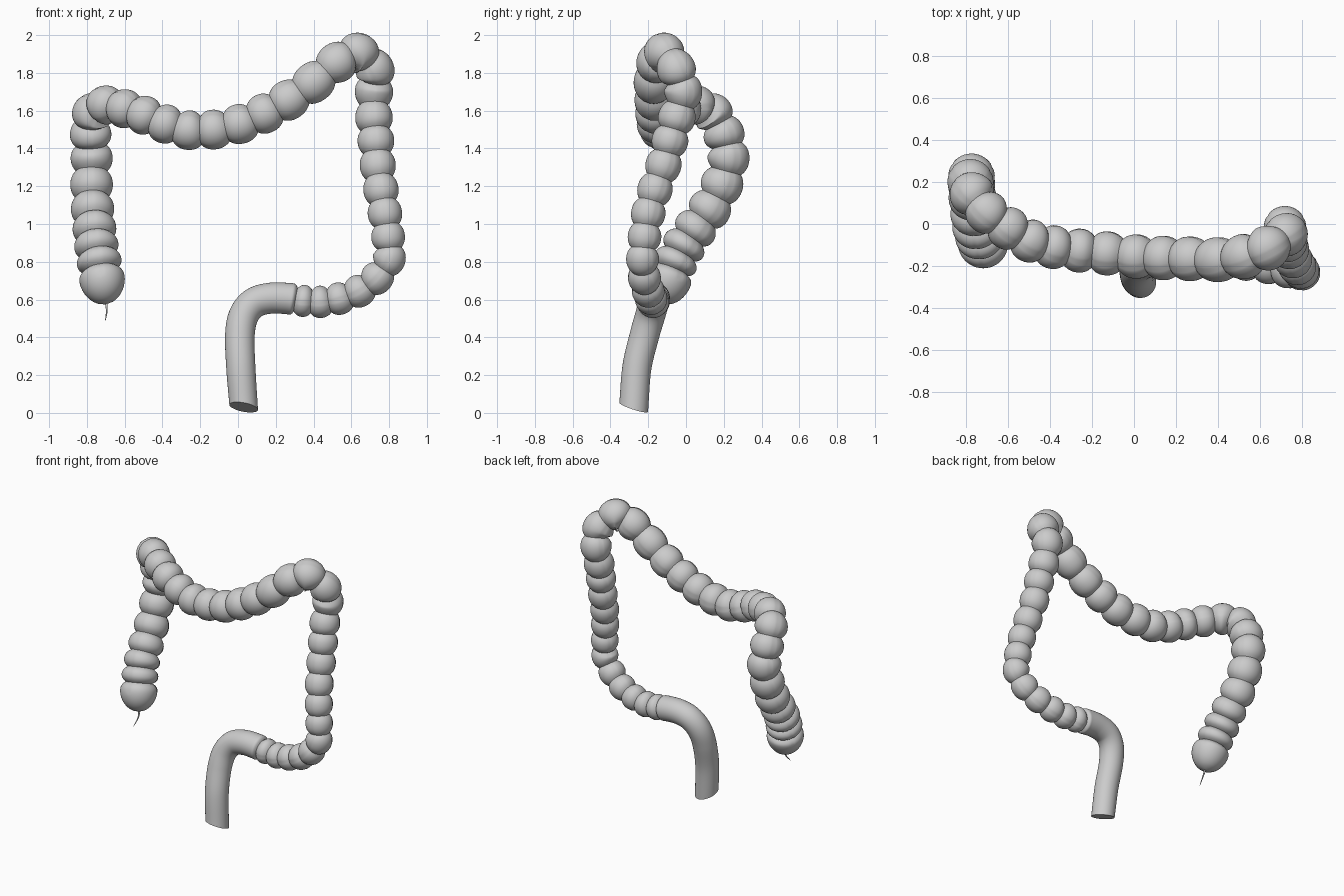
import bpy, bmesh, math
from mathutils import Vector

if "Cube" in bpy.data.objects:
    bpy.data.objects.remove(bpy.data.objects["Cube"])

# Centre of each pouch along the bowel (x, y, z)
ascending = [(-.70, -.115, .575), (-.72, -.09, .71), (-.735, -.055, .80), (-.75, -.01, .885),
             (-.76, .05, .975), (-.77, .125, 1.08), (-.775, .19, 1.21), (-.775, .225, 1.35),
             (-.78, .20, 1.475), (-.77, .14, 1.585)]
transverse = [(-.70, .055, 1.63), (-.60, -.02, 1.61), (-.495, -.08, 1.575), (-.385, -.11, 1.53),
              (-.26, -.127, 1.497), (-.13, -.14, 1.50), (.01, -.155, 1.53), (.14, -.162, 1.585),
              (.265, -.166, 1.655), (.40, -.17, 1.75), (.525, -.155, 1.855), (.635, -.115, 1.905)]
descending = [(.725, -.05, 1.815), (.72, -.015, 1.70), (.72, -.05, 1.56), (.73, -.085, 1.44),
              (.74, -.12, 1.31), (.757, -.165, 1.18), (.778, -.20, 1.055), (.795, -.22, .93),
              (.80, -.23, .815)]
sigmoid = [(.735, -.22, .715), (.64, -.20, .645), (.535, -.185, .605), (.435, -.175, .588),
           (.345, -.17, .593)]
rectum = [(.265, -.168, .605), (.17, -.168, .607), (.085, -.172, .582), (.03, -.19, .515),
          (.01, -.22, .41), (.015, -.26, .24), (.03, -.277, .03)]
parts = [("ascending_colon", ascending, .122, .108), ("transverse_colon", transverse, .103, .108),
         ("descending_colon", descending, .103, .087), ("sigmoid_colon", sigmoid, .087, .085),
         ("rectum", rectum, .083, .076)]

path, radii = [], []
for name, pts, r0, r1 in parts:
    for i, p in enumerate(pts):
        path.append(Vector(p))
        radii.append(r0 + (r1 - r0) * i / (len(pts) - 1))
LAST = len(path) - 1
SMOOTH = LAST - len(rectum) + .5      # pouches stop here
STEPS, SIDES = 12, 48


def point(u):
    """Catmull-Rom point on the centre line."""
    i = max(0, min(int(u), LAST - 1))
    t = u - i
    b, c = path[i], path[i + 1]
    a = path[i - 1] if i > 0 else b * 2 - c
    d = path[i + 2] if i + 2 <= LAST else c * 2 - b
    return .5 * (2 * b + (c - a) * t + (2 * a - 5 * b + 4 * c - d) * t * t
                 + (3 * b - a - 3 * c + d) * t ** 3)


def radius(u):
    i = min(int(u), LAST - 1)
    r = radii[i] + (radii[i + 1] - radii[i]) * (u - i)
    if u < 1:                          # rounded blind end
        r *= max(0.0, 1 - (1 - u) ** 2) ** .55
        return max(r, .004) * (1 - .45 * max(0, 0 - u))
    t = 2 * abs(u - math.floor(u + .5))
    if u < SMOOTH:
        r *= math.sqrt(1 - .47 * t ** 2.2)
    else:
        r *= 1 - .24 * max(0, 1 - (u - SMOOTH) * 4) ** 2
    return r


# Rings with a twist-free frame
rings = []
side = Vector((0, -1, 0))
for k in range(LAST * STEPS + 1):
    u = k / STEPS
    tan = (point(min(u + .3, LAST)) - point(max(u - .3, 0))).normalized()
    side = (side - tan * side.dot(tan)).normalized()
    up = tan.cross(side)
    c, r = point(u), radius(u)
    slant = max(0, 1 - (LAST - u) / .8)
    ring = []
    for j in range(SIDES):
        a = 2 * math.pi * j / SIDES
        groove = 0 if u > SMOOTH or u < 1 else .025 * (j % (SIDES // 3) == 0)
        v = (side * math.cos(a) + up * math.sin(a)) * r * (1 - groove)
        v.z -= slant * .25 * (v.x + v.y)
        ring.append(c + v)
    rings.append(ring)


def skin(name, rows, cap_start=False, cap_end=False):
    bm = bmesh.new()
    vs = [[bm.verts.new(p) for p in row] for row in rows]
    n = len(rows[0])
    for a, b in zip(vs, vs[1:]):
        for j in range(n):
            bm.faces.new((a[j], a[(j + 1) % n], b[(j + 1) % n], b[j]))
    if cap_start:
        bm.faces.new(vs[0][::-1])
    if cap_end:
        bm.faces.new(vs[-1])
    me = bpy.data.meshes.new(name)
    bm.to_mesh(me)
    bm.free()
    ob = bpy.data.objects.new(name, me)
    bpy.context.collection.objects.link(ob)
    bpy.context.view_layer.objects.active = ob
    ob.select_set(True)
    bpy.ops.object.shade_smooth_by_angle(angle=math.radians(50))
    ob.select_set(False)


# Bowel sections, split at the creases between pouches
first = 0
for n, (name, pts, r0, r1) in enumerate(parts):
    lo = 0 if n == 0 else int((first - .5) * STEPS)
    first += len(pts)
    hi = LAST * STEPS if n == len(parts) - 1 else int((first - .5) * STEPS)
    skin(name, rings[lo:hi + 1], n == 0, n == len(parts) - 1)

# Appendix: thin tapering tail
cu = bpy.data.curves.new("appendix", 'CURVE')
cu.dimensions = '3D'
cu.bevel_depth = .008
cu.bevel_resolution = 3
cu.use_fill_caps = True
sp = cu.splines.new('BEZIER')
tail = [(-.70, -.11, .60, 1), (-.695, -.13, .545, .6), (-.702, -.175, .49, .2)]
sp.bezier_points.add(len(tail) - 1)
for b, (x, y, z, r) in zip(sp.bezier_points, tail):
    b.co = (x, y, z)
    b.radius = r
    b.handle_left_type = b.handle_right_type = 'AUTO'
bpy.context.collection.objects.link(bpy.data.objects.new("appendix", cu))
